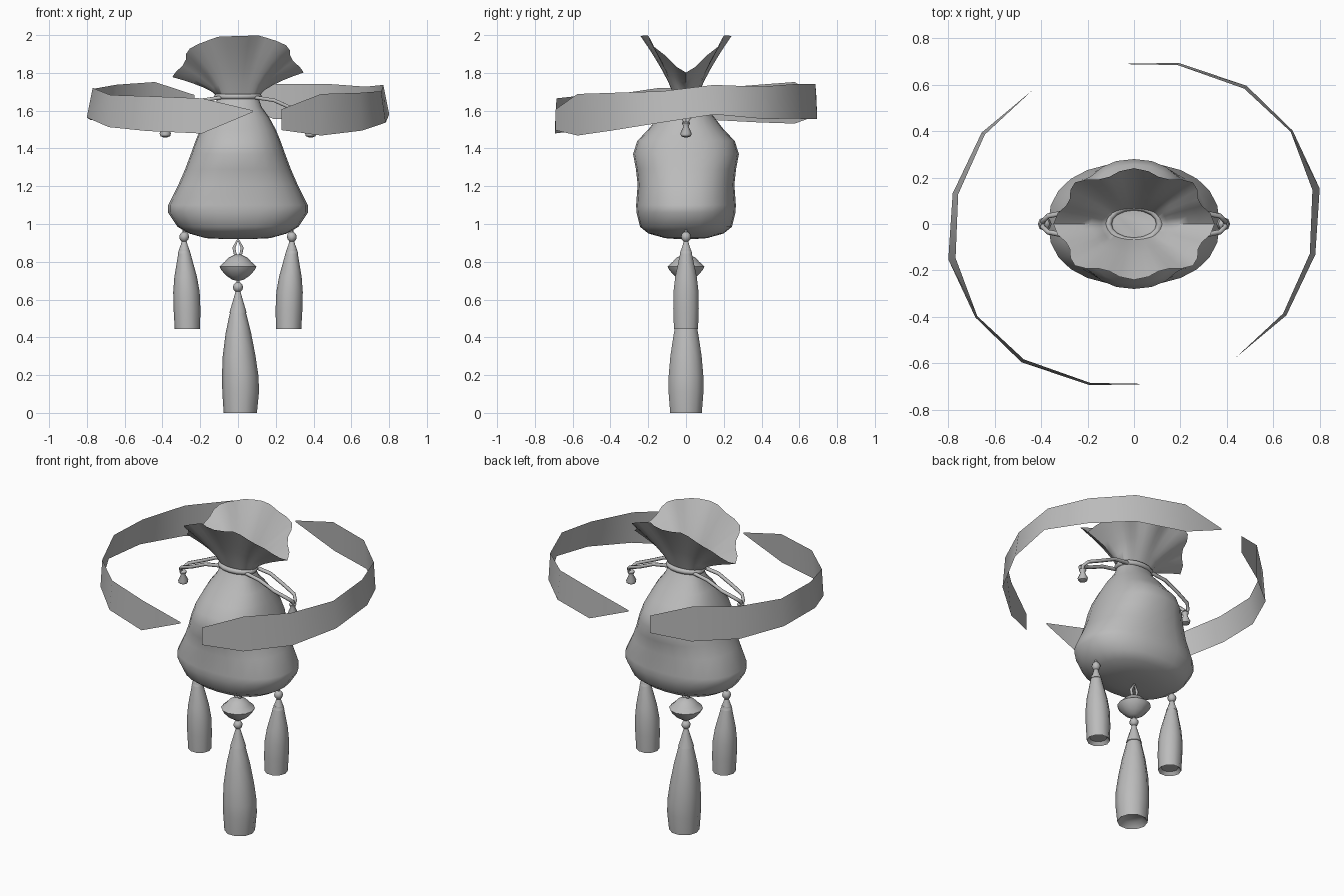
import bpy, bmesh, math
from mathutils import Vector

if "Cube" in bpy.data.objects:
    bpy.data.objects.remove(bpy.data.objects["Cube"])

grey = bpy.data.materials.new("plain grey")
grey.diffuse_color = (0.5, 0.5, 0.5, 1)
grey.use_nodes = True
grey.node_tree.nodes["Principled BSDF"].inputs["Base Color"].default_value = grey.diffuse_color


def make(name, bm, angle=40, flip_check=True):
    if flip_check:
        bmesh.ops.recalc_face_normals(bm, faces=bm.faces)
    me = bpy.data.meshes.new(name)
    bm.to_mesh(me)
    bm.free()
    ob = bpy.data.objects.new(name, me)
    bpy.context.collection.objects.link(ob)
    me.materials.append(grey)
    bpy.ops.object.select_all(action='DESELECT')
    ob.select_set(True)
    bpy.context.view_layer.objects.active = ob
    bpy.ops.object.shade_smooth_by_angle(angle=math.radians(angle))
    return ob


def loft(name, rings, closed=True, cap_start=False, cap_end=False, angle=40):
    """Skin a list of point rings with quads."""
    bm = bmesh.new()
    vs = [[bm.verts.new(p) for p in r] for r in rings]
    n = len(rings[0])
    for a, b in zip(vs, vs[1:]):
        for i in range(n if closed else n - 1):
            j = (i + 1) % n
            bm.faces.new((a[i], a[j], b[j], b[i]))
    if cap_start:
        bm.faces.new(vs[0])
    if cap_end:
        bm.faces.new(vs[-1])
    return make(name, bm, angle)


def lathe(name, profile, x=0.0, y=0.0, n=10, angle=50):
    """profile: (radius, z, x shift)"""
    rings = [[(x + s + r * math.cos(2 * math.pi * i / n), y + r * math.sin(2 * math.pi * i / n), z)
              for i in range(n)] for r, z, s in profile]
    return loft(name, rings, True, True, True, angle)


def bead(name, x, y, z, r, h):
    prof = [(max(r * math.sin(math.pi * k / 6), 0.002), z + h * math.cos(math.pi * k / 6), 0) for k in range(7)]
    return lathe(name, prof, x, y, 8)


def tube(name, points, r, cyclic=False):
    cu = bpy.data.curves.new(name, 'CURVE')
    cu.dimensions = '3D'
    cu.bevel_depth = r
    cu.bevel_resolution = 1
    cu.use_fill_caps = True
    sp = cu.splines.new('POLY')
    sp.points.add(len(points) - 1)
    for p, c in zip(sp.points, points):
        p.co = (*c, 1)
    sp.use_cyclic_u = cyclic
    cu.materials.append(grey)
    ob = bpy.data.objects.new(name, cu)
    bpy.context.collection.objects.link(ob)
    return ob


def sgnpow(v, e):
    return math.copysign(abs(v) ** e, v)


# Pouch body: squarish oval sections (z, half width x, half depth y)
sections = [(0.92, 0.06, 0.04), (0.925, 0.17, 0.11), (0.95, 0.26, 0.2), (0.985, 0.32, 0.243), (1.06, 0.37, 0.262),
            (1.10, 0.37, 0.264), (1.21, 0.315, 0.256), (1.29, 0.28, 0.265), (1.37, 0.25, 0.28),
            (1.44, 0.225, 0.258), (1.50, 0.20, 0.20), (1.565, 0.165, 0.15), (1.62, 0.125, 0.10),
            (1.68, 0.105, 0.065)]
N = 24
rings = []
for z, a, b in sections:
    ring = []
    for i in range(N):
        t = 2 * math.pi * i / N
        ring.append((a * sgnpow(math.cos(t), 0.88), b * sgnpow(math.sin(t), 0.88), z))
    rings.append(ring)
loft("pouch_body", rings, True, True, False, 60)

# Ruffled mouth: flares out of the neck, high front and back, low at the sides
M = 40
rings = []
for k in range(6):
    f = k / 5
    ring = []
    for i in range(M):
        t = 2 * math.pi * i / M
        c, s = math.cos(t), math.sin(t)
        fold = 1 + 0.07 * f * math.cos(8 * t)
        a = 0.105 + (0.325 - 0.105) * f ** 1.15
        b = 0.06 + (0.225 - 0.06) * f
        top = 1.79 + 0.205 * min(1, abs(s) * 1.05) ** 1.1 + 0.012 * c
        z = 1.67 + (top - 1.67) * f ** (0.85 if abs(s) > 0.5 else 0.75)
        ring.append((a * sgnpow(c, 0.9) * fold, b * sgnpow(s, 0.85) * fold, z))
    rings.append(ring)
loft("ruffled_mouth", rings, True, True, False, 60)

# Cord tied round the neck
tube("neck_cord", [(0.112 * math.cos(t * math.pi / 8), 0.075 * math.sin(t * math.pi / 8), 1.675)
                   for t in range(16)], 0.016, True)

for side, label in ((-1, "left"), (1, "right")):
    # Drawstring loop and its knotted end
    for j in (-1, 1):
        tube(label + "_drawstring", [(side * 0.09, j * 0.05, 1.67), (side * 0.19, j * 0.055, 1.655),
                                     (side * 0.29, j * 0.05, 1.61), (side * 0.37, j * 0.035, 1.58),
                                     (side * 0.395, j * 0.012, 1.555), (side * 0.385, 0, 1.53)], 0.011)
    lathe(label + "_drawstring_end", [(0.008, 1.55, 0), (0.022, 1.535, 0), (0.014, 1.515, 0),
                                      (0.03, 1.48, 0), (0.026, 1.465, 0), (0.008, 1.458, 0)],
          side * 0.385, 0, 8)
    # Small side tassel
    x = side * 0.285
    bead(label + "_tassel_bead", x, 0, 0.932, 0.026, 0.028)
    lathe(label + "_tassel_hanger", [(0.009, 0.99, 0), (0.009, 0.93, 0)], x, 0, 6)
    lathe(label + "_tassel_cap", [(0.012, 0.91, 0), (0.018, 0.89, 0), (0.034, 0.845, 0), (0.02, 0.84, 0)], x, 0)
    d = -side
    lathe(label + "_tassel", [(0.028, 0.865, 0), (0.04, 0.81, d * 0.003), (0.06, 0.72, d * 0.008),
                              (0.07, 0.64, d * 0.012), (0.071, 0.55, d * 0.015), (0.067, 0.445, d * 0.017),
                              (0.05, 0.465, d * 0.017)], x)

# Centre pendant: loop, flat bead, round bead, long tassel
tube("pendant_loop", [(0, 0, 0.92), (0.022, 0, 0.875), (0.016, 0, 0.845), (0, 0, 0.825),
                      (-0.016, 0, 0.845), (-0.022, 0, 0.875)], 0.009, True)
lathe("flat_bead", [(0.015, 0.838, 0), (0.05, 0.822, 0), (0.07, 0.80, 0), (0.098, 0.775, 0), (0.088, 0.755, 0),
                    (0.06, 0.725, 0), (0.03, 0.705, 0), (0.01, 0.70, 0)], 0, 0, 12, 30)
bead("round_bead", 0, 0, 0.666, 0.027, 0.027)
lathe("pendant_stem", [(0.008, 0.72, 0), (0.008, 0.62, 0)], 0, 0, 6)
lathe("long_tassel_cap", [(0.012, 0.645, 0), (0.022, 0.61, 0), (0.046, 0.53, 0), (0.03, 0.525, 0)])
lathe("long_tassel", [(0.03, 0.57, 0), (0.045, 0.52, 0), (0.068, 0.42, 0.002), (0.087, 0.30, 0.006),
                      (0.097, 0.19, 0.012), (0.097, 0.11, 0.014), (0.088, 0.0, 0.012), (0.06, 0.03, 0.012)])

# Two floating ribbons, half a turn apart: (x, y, mid z, half height, inward lean)
path = [(-0.23, 0.69, 1.59, 0.055, 0), (-0.44, 0.575, 1.61, 0.11, 0), (-0.65, 0.39, 1.616, 0.10, 0.008),
        (-0.77, 0.13, 1.627, 0.083, 0.012), (-0.785, -0.15, 1.65, 0.078, 0.016), (-0.68, -0.40, 1.62, 0.085, 0.005),
        (-0.48, -0.59, 1.617, 0.092, 0.008), (-0.19, -0.69, 1.61, 0.093, 0.005), (0.08, -0.69, 1.635, 0.004, 0)]
for side, label in ((1, "left"), (-1, "right")):
    edges = []
    for x, y, z, h, lean in path:
        x, y = x * side, y * side
        z += 0.055 * y
        out = Vector((x, y, 0)).normalized() * lean
        edges.append([(x + out.x, y + out.y, z - h), (x - out.x, y - out.y, z + h)])
    loft(label + "_ribbon", edges, closed=False, angle=30)
